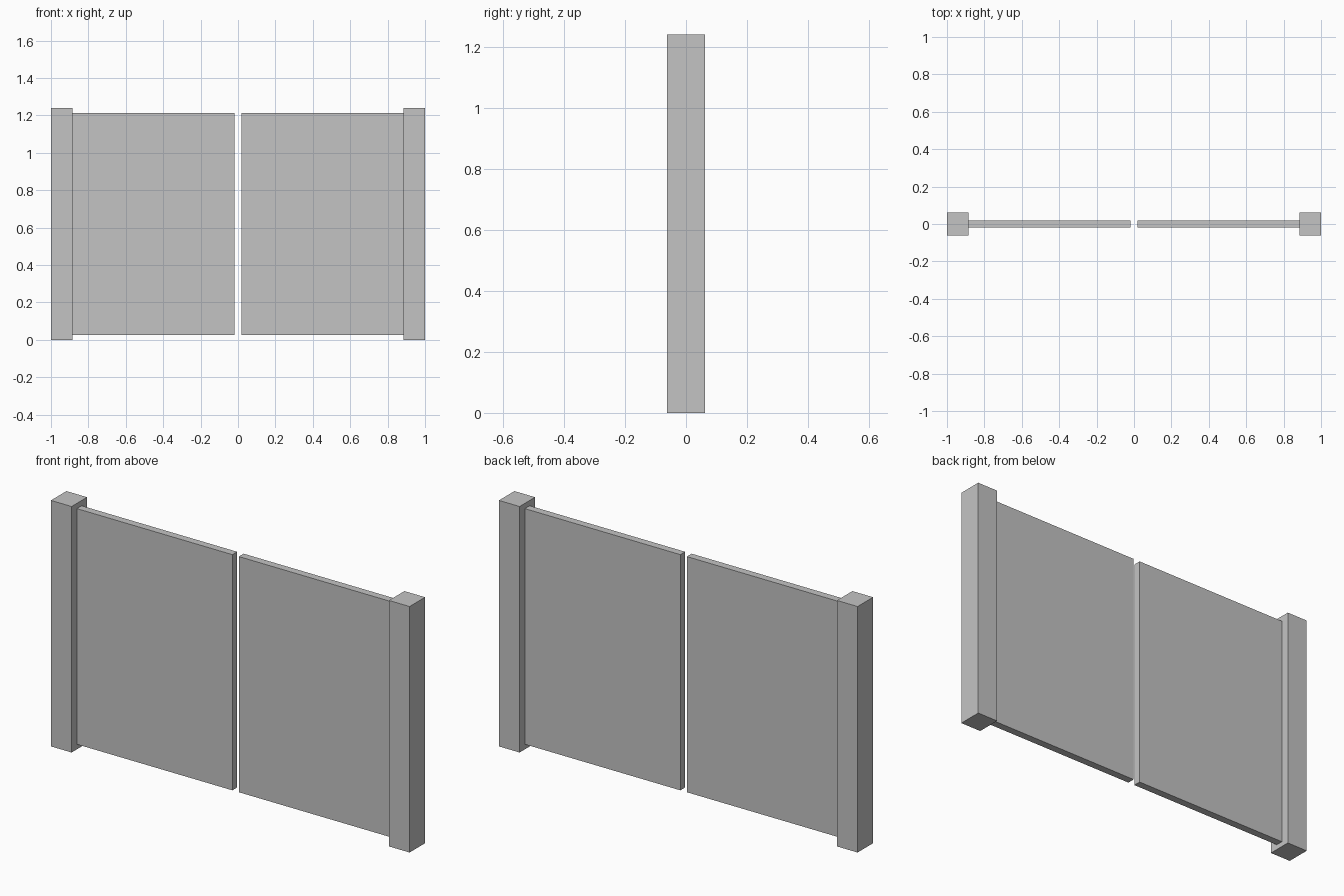
import bpy

if "Cube" in bpy.data.objects:
    bpy.data.objects.remove(bpy.data.objects["Cube"])

# One plain grey for the whole gate
grey = bpy.data.materials.new("grey")
grey.diffuse_color = (0.55, 0.55, 0.55, 1)
grey.use_nodes = True
grey.node_tree.nodes["Principled BSDF"].inputs["Base Color"].default_value = grey.diffuse_color


def box(name, lo, hi):
    """Axis-aligned box between two corners."""
    centre = [(a + b) / 2 for a, b in zip(lo, hi)]
    bpy.ops.mesh.primitive_cube_add(size=1, location=centre)
    ob = bpy.context.object
    ob.name = name
    ob.scale = [b - a for a, b in zip(lo, hi)]
    bpy.ops.object.transform_apply(location=False, rotation=False, scale=True)
    ob.data.materials.append(grey)


POST_IN, GAP = 0.885, 0.018    # inner post face, half gap between the leaves
POST_Y, LEAF_Y = 0.0615, 0.019  # half depths

for side, s in (("left", -1), ("right", 1)):
    # Square gate post
    x0, x1 = sorted((s * POST_IN, s))
    box(side + "_post", (x0, -POST_Y, 0), (x1, POST_Y, 1.24))
    # Flat gate leaf, hung clear of the ground
    x0, x1 = sorted((s * GAP, s * POST_IN))
    box(side + "_gate_leaf", (x0, -LEAF_Y, 0.025), (x1, LEAF_Y, 1.213))
